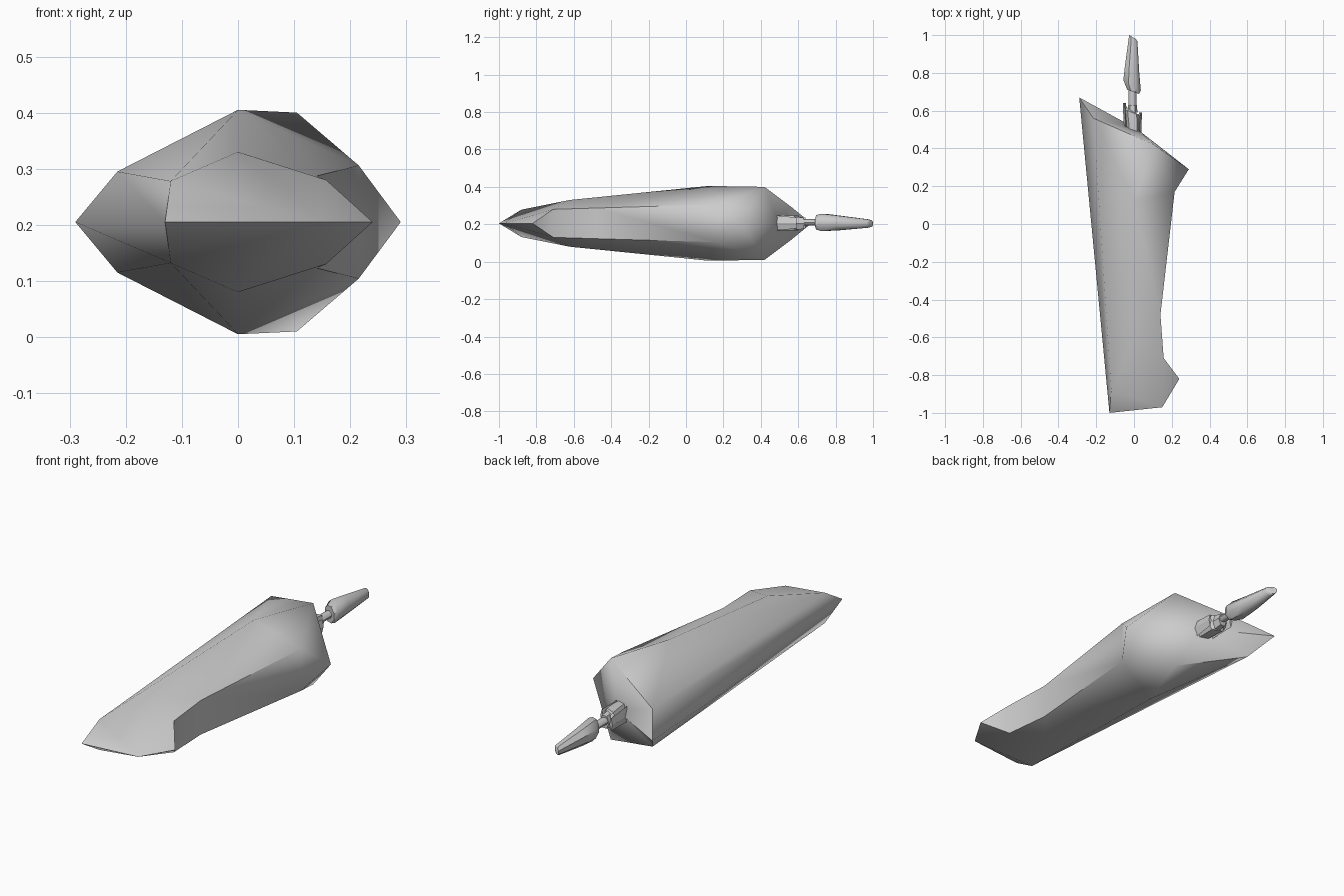
import bpy, bmesh, math

if "Cube" in bpy.data.objects:
    bpy.data.objects.remove(bpy.data.objects["Cube"])

MID = 0.205  # height of the symmetry plane

grey = bpy.data.materials.new("light_grey")
grey.diffuse_color = (0.6, 0.6, 0.6, 1)
grey.use_nodes = True
grey.node_tree.nodes["Principled BSDF"].inputs["Base Color"].default_value = grey.diffuse_color


def finish(bm, name, angle):
    bmesh.ops.recalc_face_normals(bm, faces=bm.faces[:])
    me = bpy.data.meshes.new(name)
    bm.to_mesh(me)
    bm.free()
    me.materials.append(grey)
    ob = bpy.data.objects.new(name, me)
    bpy.context.collection.objects.link(ob)
    bpy.ops.object.select_all(action='DESELECT')
    ob.select_set(True)
    bpy.context.view_layer.objects.active = ob
    bpy.ops.object.shade_smooth_by_angle(angle=math.radians(angle))
    return ob


def loft(name, rings, sides, angle=40, turn=0.0):
    """Tube along y; each ring is (y, centre x, centre z, x radius, z radius, y shear)."""
    bm = bmesh.new()
    loops = []
    for y, cx, cz, rx, rz, shear in rings:
        loop = []
        for i in range(sides):
            a = 2 * math.pi * i / sides + turn
            loop.append(bm.verts.new((cx + rx * math.cos(a), y + shear * math.cos(a),
                                      cz + rz * math.sin(a))))
        loops.append(loop)
    for a, b in zip(loops, loops[1:]):
        for i in range(sides):
            j = (i + 1) % sides
            bm.faces.new((a[i], a[j], b[j], b[i]))
    bm.faces.new(loops[0])
    bm.faces.new(loops[-1])
    return finish(bm, name, angle)


# Body: corner points of the upper half, heights relative to the symmetry plane
pts = {
    "nose_left": (-.13, -1, 0), "nose_right": (.15, -.97, 0), "hook": (.24, -.82, 0),
    "brow_left": (-.12, -.88, .073), "brow_top": (0, -.62, .125), "brow_right": (.157, -.71, .075),
    "waist": (.14, -.48, .082),
    "tail_left": (-.29, .67, 0), "hip_left": (-.215, .56, .09), "hump": (0, .12, .2),
    "hip_right": (.215, .17, .101), "crest": (.105, .42, .195), "tail_right": (.29, .29, 0),
    "tail_mid": (.02, .50, 0),
}
upper_faces = [
    # nose
    "nose_left nose_right brow_left", "nose_right brow_top brow_left",
    "nose_right brow_right brow_top", "nose_right hook brow_right",
    # left flank and back
    "nose_left brow_left hip_left tail_left", "brow_left hump hip_left",
    "brow_left brow_top hump",
    # right flank
    "brow_top brow_right waist", "brow_top waist hump", "hump waist hip_right",
    # rear
    "hump hip_right crest", "hump crest hip_left", "hip_right tail_right crest",
    "tail_left hip_left tail_mid", "hip_left crest tail_mid", "crest tail_right tail_mid",
]
# faces that span both halves on the right side
side_faces = [("brow_right", "hook"), ("brow_right", "waist"),
              ("waist", "hip_right"), ("hip_right", "tail_right")]

bm = bmesh.new()
up, low = {}, {}
for key, (x, y, z) in pts.items():
    up[key] = bm.verts.new((x, y, MID + z))
    low[key] = up[key] if z == 0 else bm.verts.new((x, y, MID - z))
for f in upper_faces:
    keys = f.split()
    bm.faces.new([up[k] for k in keys])
    bm.faces.new([low[k] for k in reversed(keys)])
for a, b in side_faces:
    loop = [up[a], up[b]] + ([low[b]] if low[b] is not up[b] else []) + [low[a]]
    bm.faces.new(loop)
finish(bm, "body", 60)

# Flared socket at the rear
loft("socket", [(.44, -.005, .207, .035, .045, 0), (.52, -.005, .207, .042, .048, 0),
                (.59, -.01, .207, .048, .045, -.02), (.60, -.01, .207, .03, .03, -.02)], 6, 30)
# Side fins of the socket
for side, name in ((-1, "socket_fin_left"), (1, "socket_fin_right")):
    end = .64 if side < 0 else .59
    loft(name, [(.48, -.008 + side * .035, .207, .012, .04, 0),
                (end, -.008 + side * .042, .207, .008, .03, 0)], 4, 30)
# Collar and rod
loft("collar", [(.59, -.008, .205, .026, .04, 0), (.63, -.008, .205, .024, .034, 0)], 6, 30)
loft("rod", [(.60, -.008, .21, .02, .017, 0), (.74, -.008, .21, .02, .017, 0)], 8, 50)

# Tapered blade
loft("blade", [(.70, -.005, .21, .034, .042, -.012), (.735, -.01, .21, .05, .05, -.03),
               (.82, -.01, .207, .041, .042, -.02), (.975, -.005, .204, .025, .024, -.008),
               (.99, -.008, .204, .019, .018, -.012)], 8, 45, math.pi / 8)
